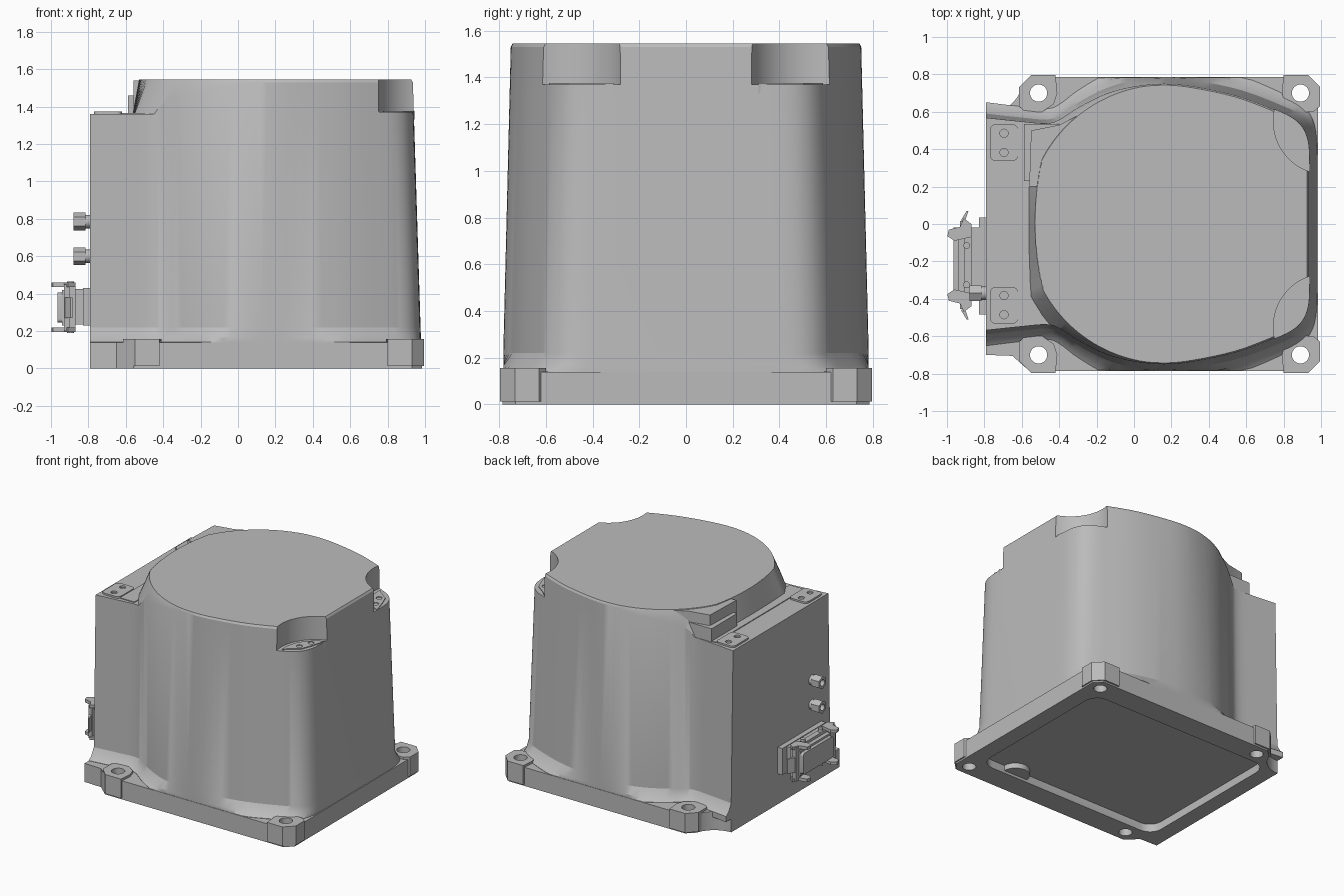
import bpy, math

if "Cube" in bpy.data.objects:
    bpy.data.objects.remove(bpy.data.objects["Cube"], do_unlink=True)

grey = bpy.data.materials.new("machine_grey")
grey.use_nodes = True
grey.diffuse_color = (0.5, 0.5, 0.5, 1)
grey.node_tree.nodes["Principled BSDF"].inputs["Base Color"].default_value = (0.5, 0.5, 0.5, 1)


def loft(name, rings):
    """Solid through equal-length rings of points, capped at both ends."""
    n = len(rings[0])
    verts = [p for ring in rings for p in ring]
    faces = [tuple(reversed(range(n))), tuple(range(len(verts) - n, len(verts)))]
    for k in range(len(rings) - 1):
        for i in range(n):
            j = (i + 1) % n
            faces.append((k * n + i, k * n + j, k * n + n + j, k * n + n + i))
    mesh = bpy.data.meshes.new(name)
    mesh.from_pydata(verts, [], faces)
    mesh.materials.append(grey)
    ob = bpy.data.objects.new(name, mesh)
    bpy.context.collection.objects.link(ob)
    return ob


def prism(name, pts, z0, z1):
    area = sum(a[0] * b[1] - b[0] * a[1] for a, b in zip(pts, pts[1:] + pts[:1]))
    if area < 0:
        pts = pts[::-1]
    return loft(name, [[(x, y, z) for x, y in pts] for z in (z0, z1)])


def box(name, x0, x1, y0, y1, z0, z1):
    return prism(name, [(x0, y0), (x1, y0), (x1, y1), (x0, y1)], z0, z1)


def arc(cx, cy, r, a0, a1, n):
    return [(cx + r * math.cos(math.radians(a0 + (a1 - a0) * i / n)),
             cy + r * math.sin(math.radians(a0 + (a1 - a0) * i / n))) for i in range(n + 1)]


def disc(name, x, y, r, z0, z1, n=32):
    return prism(name, arc(x, y, r, 0, 360, n)[:-1], z0, z1)


def rounded(cx, cy, hx, hy, r):
    return [p for sx, sy, a in ((1, 1, 0), (-1, 1, 90), (-1, -1, 180), (1, -1, 270))
            for p in arc(cx + sx * (hx - r), cy + sy * (hy - r), r, a, a + 90, 6)]


def combine(ob, other, op):
    mod = ob.modifiers.new("bool", "BOOLEAN")
    mod.operation, mod.object, mod.solver = op, other, "EXACT"
    bpy.context.view_layer.objects.active = ob
    bpy.ops.object.modifier_apply(modifier=mod.name)
    bpy.data.objects.remove(other, do_unlink=True)


def cut(ob, other):
    combine(ob, other, "DIFFERENCE")


def smooth_curve(pts, steps=4):
    """Catmull-Rom curve through the points."""
    out = []
    for i in range(len(pts) - 1):
        a, b, c, d = pts[max(i - 1, 0)], pts[i], pts[i + 1], pts[min(i + 2, len(pts) - 1)]
        for s in range(steps):
            t = s / steps
            out.append(tuple(0.5 * (2 * b[k] + (c[k] - a[k]) * t
                       + (2 * a[k] - 5 * b[k] + 4 * c[k] - d[k]) * t * t
                       + (3 * b[k] - a[k] - 3 * c[k] + d[k]) * t ** 3) for k in (0, 1)))
    return out + [pts[-1]]


# Drafted housing: box side blending into a drum with rounded right corners
half = smooth_curve([(-0.79, 0.565), (-0.6, 0.545), (-0.47, 0.535), (-0.4, 0.555),
                     (-0.3, 0.62), (-0.15, 0.695), (0, 0.735), (0.16, 0.75),
                     (0.32, 0.735), (0.55, 0.685), (0.75, 0.61), (0.85, 0.56),
                     (0.905, 0.5), (0.93, 0.42), (0.935, 0.3)])
outline = [(x, -y) for x, y in half] + half[::-1]


def ring(z, s, flare=1.0):
    def place(x, y):
        fy = max(-0.782, min(0.782, y * s * flare))
        return (x * s if x > 0 else x, fy, z)
    return [place(x, y) for x, y in outline]


housing = loft("housing", [ring(0.1, 1.047, 1.1), ring(0.142, 1.047, 1.1), ring(0.165, 1.046, 1.05),
                           ring(0.22, 1.044), ring(1.53, 1.0), ring(1.545, 0.99)])

# Lower the box side and slope the drum shoulder
shoulder = box("shoulder_cutter", -1.2, 1.3, -1.1, 1.1, 1.36, 1.7)
keep_rings = []
for z in (1.3, 1.75):
    r = 0.745 + 0.41 * (1.545 - z)
    pts = [(max(x, -0.575), y) for x, y in arc(0.17, 0, r, 90, 270, 64)]
    keep_rings.append([(x, y, z) for x, y in pts + [(1.5, -r), (1.5, r)]])
cut(shoulder, loft("shoulder_keep", keep_rings))
cut(housing, shoulder)

# Scooped corner pockets with raised, drilled floors
for s in (-1, 1):
    cut(housing, disc("pocket_cutter", 1.03, s * 0.55, 0.285, 1.37, 1.8, 64))
    lens = arc(1.03, s * 0.55, 0.255, s * -110, s * -188, 16)
    lens += [(0.8, s * 0.56), (0.88, s * 0.5), (0.91, s * 0.42)]
    floor = prism("pocket_floor", lens, 1.33, 1.376)
    for x, y in ((0.845, 0.475), (0.88, 0.385)):
        cut(floor, disc("drill", x, s * y, 0.021, 1.355, 1.5, 20))

# Stepped block on the back left shoulder
box("shoulder_step", -0.588, -0.4, 0.23, 0.535, 1.33, 1.46)
prism("shoulder_cap", [(-0.56, 0.2), (-0.3, 0.2), (-0.3, 0.58), (-0.4, 0.53), (-0.55, 0.5)], 1.4, 1.54)
box("box_top_ridge", -0.62, -0.5, -0.52, 0.53, 1.33, 1.366)

# Drilled pads on the box side
for s in (-1, 1):
    pad = prism("top_pad", rounded(-0.695, s * 0.435, 0.075, 0.098, 0.03), 1.33, 1.373)
    for y in (0.382, 0.485):
        cut(pad, disc("drill", -0.695, s * y, 0.022, 1.35, 1.5, 20))

# Base plate with corner bosses, bolt holes and recessed underside
edge = [(-0.79, -0.7), (-0.65, -0.705), (-0.56, -0.785), (0.93, -0.785), (0.985, -0.73),
        (0.985, 0.73), (0.93, 0.785), (-0.54, 0.785), (-0.59, 0.74)]
base = prism("base_plate", edge + arc(-0.79, 0.79, 0.2, -18, -90, 10), 0, 0.14)
boss = [(0.8, 0.797), (0.93, 0.797), (0.995, 0.732), (0.995, 0.63), (0.96, 0.6),
        (0.87, 0.6), (0.81, 0.64), (0.79, 0.7)]
for sy in (-1, 1):
    for right in (True, False):
        pts = [(x if right else 0.38 - x, sy * y) for x, y in boss]
        combine(base, prism("boss", pts, 0.012, 0.157), "UNION")
        hx = 0.89 if right else -0.51
        cut(base, disc("bolt_hole", hx, sy * 0.7, 0.046, -0.1, 0.3))
        cut(housing, disc("bolt_clearance", hx, sy * 0.7, 0.046, -0.1, 0.3))
cut(base, prism("recess", rounded(0.095, 0, 0.765, 0.61, 0.1), -0.1, 0.06))
prism("recess_tab", arc(0.55, -0.612, 0.1, 0, 180, 20), 0.02, 0.08)


# Parts along x are built upright and then turned to face -x
def turned(ob, x, y, z):
    ob.rotation_euler = (0, -math.pi / 2, 0)
    ob.location = (x, y, z)
    return ob


# Cable glands
for z in (0.6, 0.785):
    gland = disc("cable_gland", 0, 0, 0.048, 0.025, 0.09, 6)
    cut(gland, disc("gland_bore", 0, 0, 0.024, 0.04, 0.2, 20))
    turned(gland, -0.79, -0.37, z)
    turned(disc("gland_neck", 0, 0, 0.036, -0.01, 0.03, 24), -0.79, -0.37, z)

# Plug connector: flange, housing, hood and locking levers
box("connector_flange", -0.828, -0.78, -0.485, 0.035, 0.23, 0.43)
box("connector_housing", -0.875, -0.82, -0.4, -0.02, 0.235, 0.425)
box("connector_collar", -0.91, -0.87, -0.41, -0.005, 0.215, 0.44)
box("connector_body", -0.94, -0.9, -0.38, -0.02, 0.23, 0.42)
turned(prism("connector_hood", rounded(0, 0, 0.08, 0.18, 0.02), 0, 0.03), -0.935, -0.2, 0.325)
for end in (-1, 1):
    def along(d):
        return -0.22 + end * d
    lever = [(-0.87, along(0.15)), (-0.96, along(0.13)), (-0.998, along(0.155)), (-0.99, along(0.19)),
             (-0.93, along(0.205)), (-0.91, along(0.25)), (-0.87, along(0.22))]
    for z in (0.195, 0.437):
        prism("locking_lever", lever, z, z + 0.023)
        disc("lever_pivot", -0.895, along(0.105), 0.018, z - 0.006, z + 0.029, 16)
    spring = [(-0.925, along(0.24)), (-0.895, along(0.29)), (-0.885, along(0.29)), (-0.905, along(0.23))]
    prism("lever_spring", spring, 0.27, 0.38)
    box("lever_bar", -0.93, -0.9, *sorted((along(0.17), along(0.235))), 0.2, 0.45)

# Smooth curved sides, keep hard edges crisp
bpy.ops.object.select_all(action="DESELECT")
for ob in bpy.context.scene.objects:
    if ob.type == "MESH":
        ob.select_set(True)
        bpy.context.view_layer.objects.active = ob
bpy.ops.object.shade_smooth_by_angle(angle=math.radians(25))
